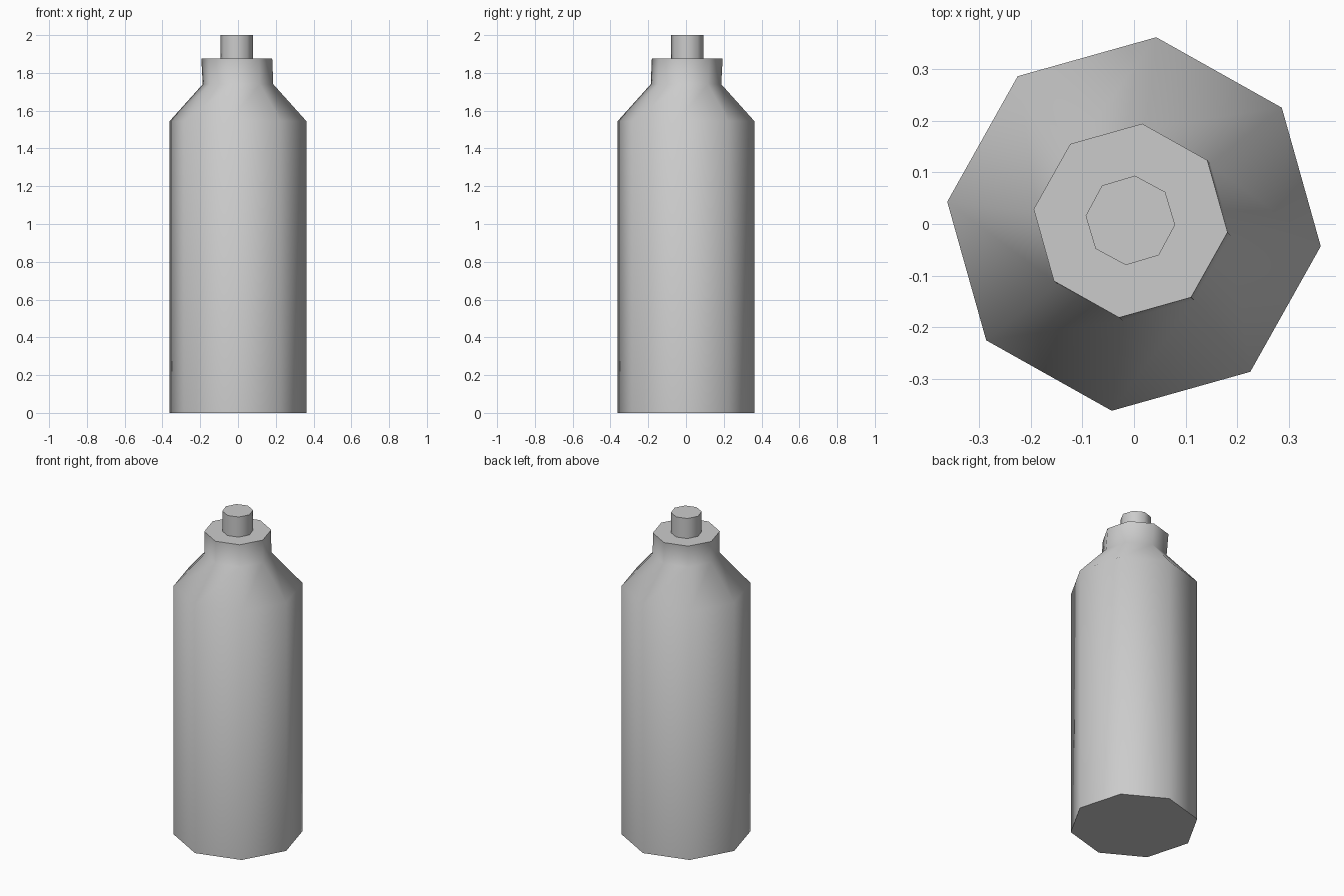
import bpy, bmesh, math

cube = bpy.data.objects.get("Cube")
if cube:
    bpy.data.objects.remove(cube, do_unlink=True)

SIDES = 8

grey = bpy.data.materials.new("plain_grey")
grey.use_nodes = True
colour = (0.6, 0.6, 0.6, 1)
grey.diffuse_color = colour
grey.node_tree.nodes["Principled BSDF"].inputs["Base Color"].default_value = colour


def loft(name, rings, turn):
    """Closed octagonal loft through rings of (radius, z, offset); offset leans to -x, +y."""
    bm = bmesh.new()
    loops = []
    for radius, z, off in rings:
        loops.append([bm.verts.new((
            radius * math.cos(math.radians(turn) + math.tau * i / SIDES) - off,
            radius * math.sin(math.radians(turn) + math.tau * i / SIDES) + off,
            z)) for i in range(SIDES)])
    for low, high in zip(loops, loops[1:]):
        for i in range(SIDES):
            j = (i + 1) % SIDES
            bm.faces.new((low[i], low[j], high[j], high[i]))
    bm.faces.new(loops[0][::-1])
    bm.faces.new(loops[-1])
    mesh = bpy.data.meshes.new(name)
    bm.to_mesh(mesh)
    bm.free()
    mesh.materials.append(grey)
    obj = bpy.data.objects.new(name, mesh)
    bpy.context.collection.objects.link(obj)
    bpy.ops.object.select_all(action="DESELECT")
    obj.select_set(True)
    bpy.context.view_layer.objects.active = obj
    bpy.ops.object.shade_smooth_by_angle(angle=math.radians(60))
    return obj


# Body, sloping shoulder and slightly leaning neck
loft("bottle_body", [(0.364, 0, 0), (0.364, 1.545, 0),
                     (0.188, 1.74, 0), (0.189, 1.875, 0.0065)], -6.8)

# Narrow nozzle on top of the neck
loft("nozzle", [(0.087, 1.87, 0.007), (0.087, 2.0, 0.007)], -5.8)
